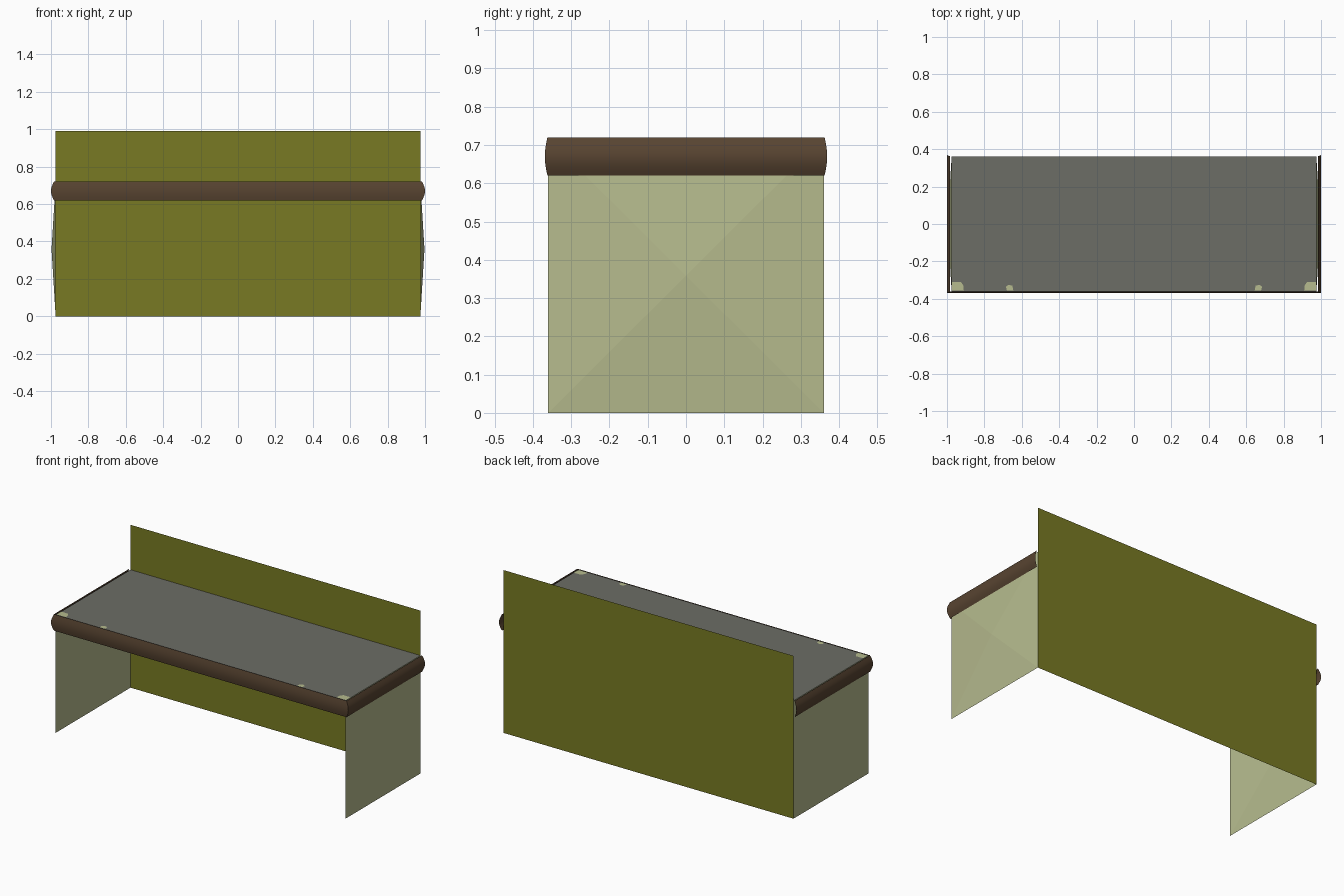
import bpy, math

if "Cube" in bpy.data.objects:
    bpy.data.objects.remove(bpy.data.objects["Cube"])


def material(name, rgb):
    # sRGB 0-255 to linear
    lin = [((c / 255 + 0.055) / 1.055) ** 2.4 for c in rgb]
    m = bpy.data.materials.new(name)
    m.diffuse_color = (*lin, 1.0)
    m.use_nodes = True
    m.node_tree.nodes["Principled BSDF"].inputs["Base Color"].default_value = m.diffuse_color
    return m


OLIVE = material("olive", (120, 122, 35))
PALE = material("pale_green", (182, 187, 142))
BROWN = material("dark_brown", (88, 68, 49))
GREY = material("warm_grey", (108, 109, 102))


def mesh_object(name, verts, faces, mat):
    me = bpy.data.meshes.new(name)
    me.from_pydata(verts, [], faces)
    me.materials.append(mat)
    me.update()
    ob = bpy.data.objects.new(name, me)
    bpy.context.collection.objects.link(ob)
    return ob


W, D, TOP, LIP, BACK = 0.975, 0.36, 0.717, 0.62, 0.99

# Back panel, rising above the worktop
mesh_object("back_panel",
            [(W, D, 0), (-W, D, 0), (-W, D, BACK), (W, D, BACK)],
            [(0, 1, 2, 3)], OLIVE)

# Worktop
mesh_object("worktop",
            [(-W, -D, TOP), (W, -D, TOP), (W, D, TOP), (-W, D, TOP)],
            [(0, 1, 2, 3)], GREY)

# Side panels, each a square with a slightly raised centre
for side, s in (("right", 1), ("left", -1)):
    verts = [(s * W, -D, 0), (s * W, D, 0), (s * W, D, TOP), (s * W, -D, TOP),
             (s * 0.997, 0, TOP / 2)]
    faces = [(i, (i + 1) % 4, 4) for i in range(4)]
    if s < 0:
        faces = [f[::-1] for f in faces]
    mesh_object(side + "_side_panel", verts, faces, PALE)

# Rounded edge band wrapping the left, front and right of the worktop
STEPS = 8
verts, faces = [], []
for i in range(STEPS + 1):
    t = i / STEPS
    bulge = math.sin(math.pi * t)
    a, b = 0.984 + 0.016 * bulge, 0.362 + 0.007 * bulge
    z = LIP + t * (0.72 - LIP)
    verts += [(-a, b, z), (-a, -b, z), (a, -b, z), (a, b, z)]
for i in range(STEPS):
    for j in range(3):
        k = i * 4 + j
        faces.append((k, k + 1, k + 5, k + 4))
band = mesh_object("edge_band", verts, faces, BROWN)
bpy.context.view_layer.objects.active = band
band.select_set(True)
bpy.ops.object.shade_smooth_by_angle(angle=math.radians(40))

# Pale patches along the front of the worktop
Z = TOP + 0.002
for side, s in (("right", 1), ("left", -1)):
    for part, outline in (
            ("corner_patch", [(0.974, -0.355), (0.974, -0.31), (0.925, -0.31),
                              (0.912, -0.33), (0.91, -0.355)]),
            ("small_patch", [(0.68, -0.355), (0.685, -0.335), (0.67, -0.325),
                             (0.65, -0.33), (0.645, -0.355)])):
        verts = [(s * x, y, Z) for x, y in outline]
        face = list(range(len(verts)))
        mesh_object(f"{side}_{part}", verts, [face if s > 0 else face[::-1]], PALE)
